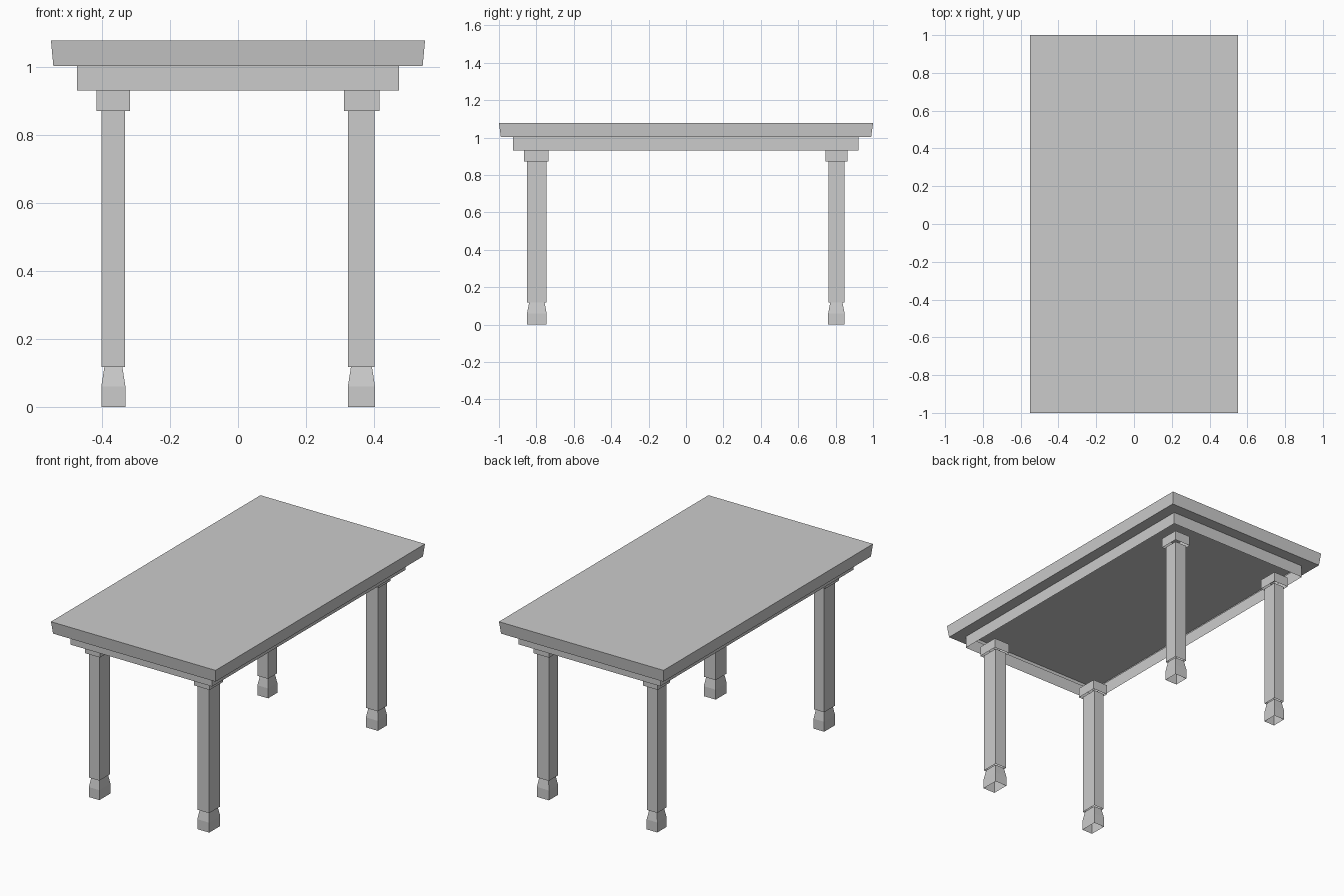
import bpy, bmesh

if "Cube" in bpy.data.objects:
    bpy.data.objects.remove(bpy.data.objects["Cube"])


def shell(name, sections, top=False):
    """Stack of rectangles (z, (x0, x1), (y0, y1)) joined by faces, open below."""
    bm = bmesh.new()
    rings = []
    for z, (x0, x1), (y0, y1) in sections:
        rings.append([bm.verts.new((x, y, z))
                      for x, y in ((x0, y0), (x1, y0), (x1, y1), (x0, y1))])
    for a, b in zip(rings, rings[1:]):
        for i in range(4):
            j = (i + 1) % 4
            bm.faces.new((a[i], a[j], b[j], b[i]))
    if top:
        bm.faces.new(rings[-1])
    mesh = bpy.data.meshes.new(name)
    bm.to_mesh(mesh)
    bm.free()
    obj = bpy.data.objects.new(name, mesh)
    bpy.context.collection.objects.link(obj)
    return obj


def grow(span, d):
    return (span[0] - d, span[1] + d)


APRON_X, APRON_Y = (-0.473, 0.474), (-0.924, 0.921)

# Table top: undercut edges and an overhang reaching in to the apron, hollow inside
shell("table_top", [(1.003, APRON_X, APRON_Y),
                    (1.003, (-0.543, 0.543), (-0.99, 0.99)),
                    (1.077, (-0.55, 0.55), (-1.0, 1.0))], top=True)

# Apron: thin wall, open underneath
shell("apron", [(0.930, APRON_X, APRON_Y), (1.003, APRON_X, APRON_Y)])

# Leg and cap spans on each side
X = {"left": ((-0.401, -0.332), (-0.416, -0.317)),
     "right": ((0.324, 0.402), (0.311, 0.416))}
Y = {"front": ((-0.849, -0.746), (-0.865, -0.735)),
     "back": ((0.761, 0.847), (0.745, 0.864))}

for y_side, (leg_y, cap_y) in Y.items():
    for x_side, (leg_x, cap_x) in X.items():
        side = f"{y_side}_{x_side}"
        # Cap under the apron
        shell(f"{side}_leg_cap", [(0.871, cap_x, cap_y), (0.930, cap_x, cap_y)])
        # Straight square shaft
        shell(f"{side}_leg", [(0.117, leg_x, leg_y), (0.871, leg_x, leg_y)])
        # Hollow foot, narrowing towards the shaft
        foot_x, foot_y = grow(leg_x, 0.001), grow(leg_y, 0.001)
        shell(f"{side}_foot", [(0.0, foot_x, foot_y), (0.06, foot_x, foot_y),
                               (0.117, grow(leg_x, -0.008), grow(leg_y, -0.01))])
